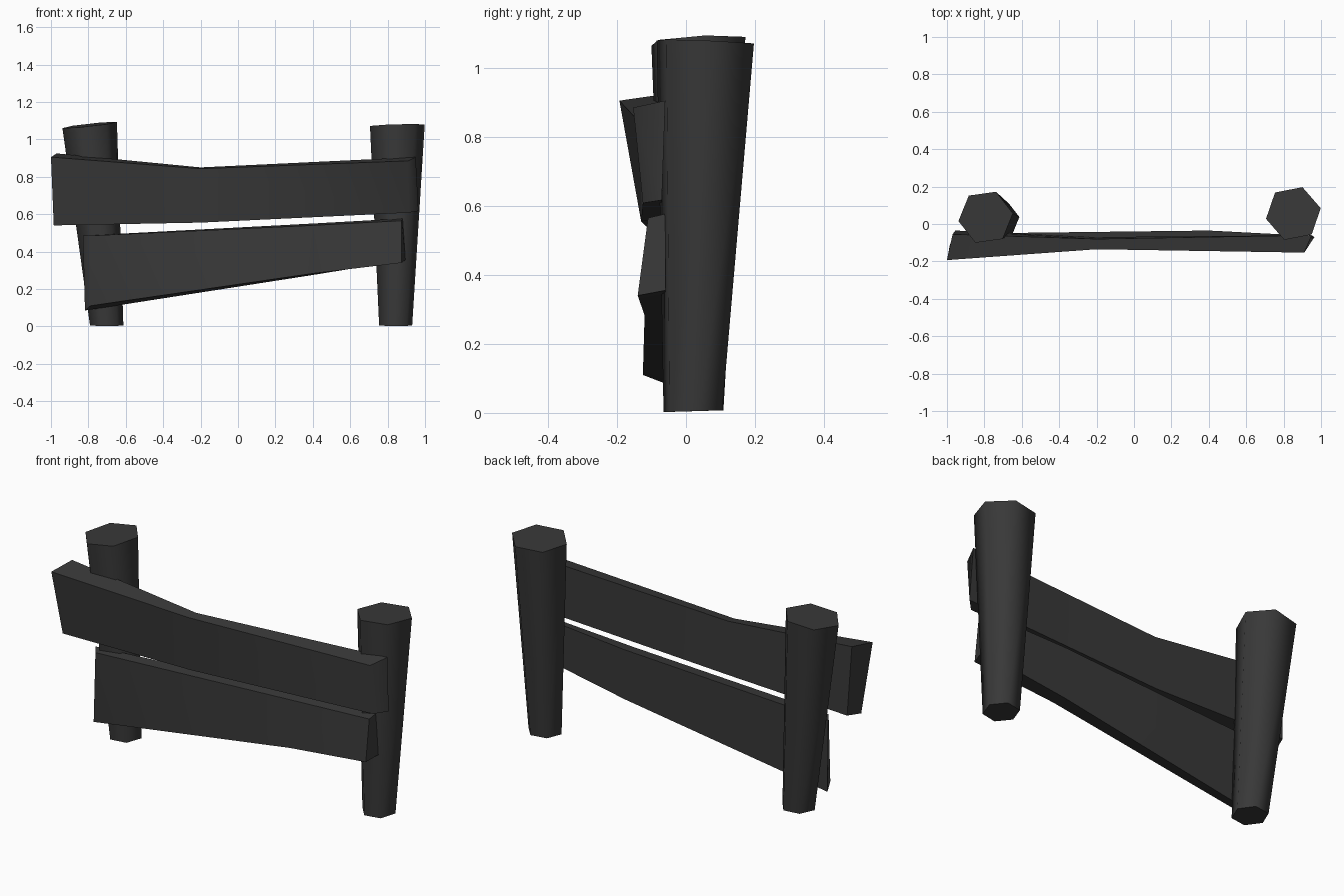
import bpy, bmesh, math
from mathutils import Vector

cube = bpy.data.objects.get("Cube")
if cube:
    bpy.data.objects.remove(cube, do_unlink=True)

mat = bpy.data.materials.new("charcoal_wood")
mat.use_nodes = True
colour = (0.04, 0.04, 0.04, 1)
mat.diffuse_color = colour
mat.node_tree.nodes["Principled BSDF"].inputs["Base Color"].default_value = colour


def loft(name, rings):
    """Skin a row of matching rings and cap both ends."""
    bm = bmesh.new()
    rows = [[bm.verts.new(p) for p in ring] for ring in rings]
    n = len(rows[0])
    for a, b in zip(rows, rows[1:]):
        for i in range(n):
            j = (i + 1) % n
            bm.faces.new((a[i], a[j], b[j], b[i]))
    bm.faces.new(rows[0])
    bm.faces.new(rows[-1])
    bmesh.ops.recalc_face_normals(bm, faces=bm.faces)
    mesh = bpy.data.meshes.new(name)
    bm.to_mesh(mesh)
    bm.free()
    mesh.materials.append(mat)
    obj = bpy.data.objects.new(name, mesh)
    bpy.context.collection.objects.link(obj)
    bpy.ops.object.select_all(action='DESELECT')
    obj.select_set(True)
    bpy.context.view_layer.objects.active = obj
    bpy.ops.object.shade_smooth_by_angle(angle=math.radians(66))


def hexagon(centre, radius, turn, tilt):
    """Six-sided ring on a plane sloping by tilt in x and y."""
    ring = []
    for i in range(6):
        a = math.radians(turn + 60 * i)
        dx, dy = radius * math.cos(a), radius * math.sin(a)
        ring.append(Vector(centre) + Vector((dx, dy, dx * tilt[0] + dy * tilt[1])))
    return ring


# Leaning posts, wider at the top
loft("right_post", [hexagon((-0.702, 0.025, 0.005), 0.09, 8, (0, 0.03)),
                    hexagon((-0.793, 0.036, 1.077), 0.147, 8, (0.11, 0.05))])
loft("left_post", [hexagon((0.843, 0.02, 0.005), 0.09, 11, (0, 0.03)),
                   hexagon((0.852, 0.056, 1.075), 0.149, 11, (0.03, -0.04))])

# Planks: each ring runs front top, front bottom, back bottom, back top
loft("upper_plank", [
    [(-1, -0.193, 0.905), (-0.985, -0.115, 0.54), (-0.955, -0.035, 0.55), (-0.97, -0.055, 0.925)],
    [(-0.2, -0.135, 0.843), (-0.2, -0.13, 0.555), (-0.2, -0.07, 0.56), (-0.2, -0.08, 0.85)],
    [(0.91, -0.153, 0.885), (0.91, -0.125, 0.608), (0.965, -0.07, 0.617), (0.95, -0.06, 0.905)]])
loft("lower_plank", [
    [(-0.79, -0.11, 0.485), (-0.79, -0.125, 0.11), (-0.818, -0.06, 0.085), (-0.83, -0.05, 0.485)],
    [(0.4, -0.105, 0.54), (0.4, -0.12, 0.283), (0.4, -0.04, 0.275), (0.4, -0.035, 0.55)],
    [(0.875, -0.11, 0.565), (0.875, -0.14, 0.34), (0.895, -0.06, 0.355), (0.88, -0.06, 0.577)]])
